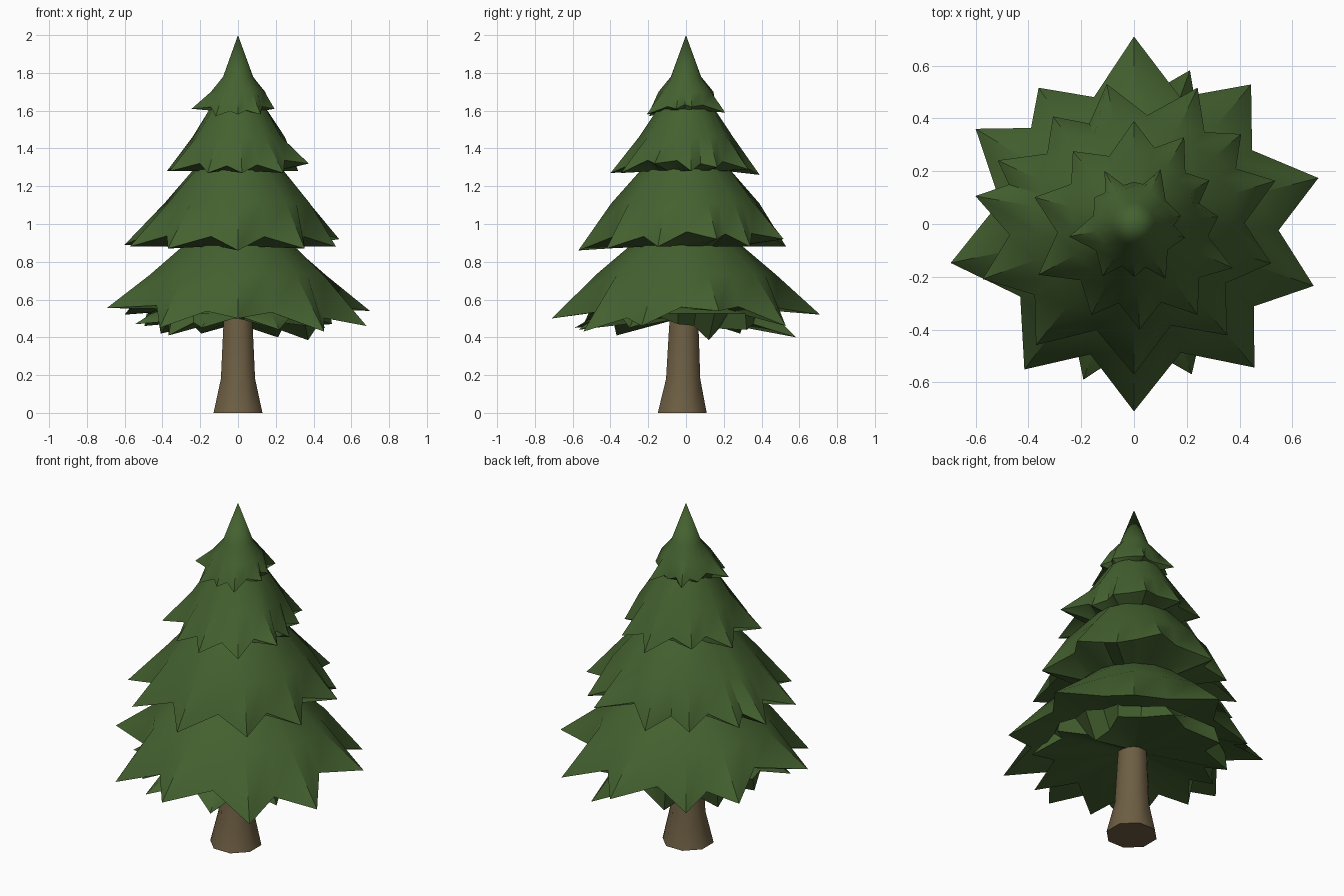
import bpy, bmesh, math
from math import cos, sin, radians

if "Cube" in bpy.data.objects:
    bpy.data.objects.remove(bpy.data.objects["Cube"])


def material(name, rgb):
    m = bpy.data.materials.new(name)
    m.diffuse_color = (*rgb, 1)
    m.use_nodes = True
    m.node_tree.nodes["Principled BSDF"].inputs["Base Color"].default_value = m.diffuse_color
    return m


GREEN = material("pine green", (0.058, 0.120, 0.029))
BROWN = material("bark brown", (0.155, 0.113, 0.057))


def finish(name, bm, mat, angle):
    me = bpy.data.meshes.new(name)
    bm.to_mesh(me)
    bm.free()
    me.materials.append(mat)
    me.shade_smooth()
    me.set_sharp_from_angle(angle=radians(angle))
    ob = bpy.data.objects.new(name, me)
    bpy.context.collection.objects.link(ob)
    return ob


def loft(bm, rings, start=None, end=None):
    """Join rings of points, top to bottom, into a skin; optionally close an end on a point."""
    vs = [[bm.verts.new(p) for p in ring] for ring in rings]
    n = len(vs[0])
    for a, b in zip(vs, vs[1:]):
        for i in range(n):
            j = (i + 1) % n
            bm.faces.new((a[j], a[i], b[i], b[j]))
    if start:
        c = bm.verts.new(start)
        for i in range(n):
            bm.faces.new((c, vs[0][i], vs[0][(i + 1) % n]))
    if end:
        c = bm.verts.new(end)
        for i in range(n):
            bm.faces.new((c, vs[-1][(i + 1) % n], vs[-1][i]))


def polar(a, r, z):
    return (r * cos(radians(a)), r * sin(radians(a)), z)


def skirt(name, top, mid, under, tips, apex=None, rise=0.45):
    """Pointed skirt of branches: tips are (angle, radius, height).
    The underside runs in to the shoulder of the tier below."""
    tips = sorted((a % 360, r, z) for a, r, z in tips)
    edge = []
    for i, (a, r, z) in enumerate(tips):
        a2, r2, z2 = tips[(i + 1) % len(tips)]
        gap = (a2 - a) % 360
        avg = (r + r2) / 2
        depth = avg * min(0.27, 0.09 + gap * 0.0045)
        edge.append((a, r, z, 1.04))
        edge.append((a + gap / 2, avg - depth, (z + z2) / 2 + depth * rise, 0.97))
    rings = [
        [polar(a, top[0], top[1]) for a, r, z, k in edge],
        [polar(a, mid[0] * k, mid[1]) for a, r, z, k in edge],
        [polar(a, r, z) for a, r, z, k in edge],
        [polar(a, under[0], under[1]) for a, r, z, k in edge],
    ]
    bm = bmesh.new()
    loft(bm, rings, (0, 0, apex) if apex else None)
    return finish(name, bm, GREEN, 45)


# Treetop
skirt("treetop", (0.08, 1.78), (0.14, 1.70), (0.14, 1.60), [
    (119, .23, 1.60), (90, .16, 1.61), (64, .23, 1.59), (10, .18, 1.62),
    (-15, .20, 1.61), (-60, .24, 1.58), (-90, .20, 1.58),
    (-121, .23, 1.57), (-169, .25, 1.61), (146, .18, 1.61)], apex=2.0)

# Upper middle tier
skirt("upper_middle_branches", (0.15, 1.61), (0.24, 1.46), (0.225, 1.28), [
    (90, .39, 1.26), (60, .38, 1.29), (130, .36, 1.30), (165, .39, 1.28),
    (-152, .41, 1.28), (-115, .38, 1.27), (-87, .40, 1.27),
    (-55, .42, 1.27), (-24, .41, 1.32), (5, .32, 1.28), (30, .33, 1.30)])

# Lower middle tier
skirt("lower_middle_branches", (0.235, 1.29), (0.38, 1.11), (0.28, 0.88), [
    (101, .54, .88), (65, .57, .92), (40, .53, .88), (17, .56, .92),
    (-16, .54, .88), (-50, .55, .87), (-90, .57, .86), (-129, .59, .87),
    (-160, .61, .88), (170, .61, .89), (155, .57, .90), (127, .51, .88)])

# Bottom tier, with shorter inner branches hanging beneath it
skirt("bottom_branches", (0.29, 0.89), (0.46, 0.73), (0.36, 0.55), [
    (90, .71, .52), (50, .69, .46), (14, .72, .54), (-19, .72, .46),
    (-50, .71, .43), (-90, .71, .50), (-127, .69, .45), (-168, .71, .555),
    (149, .70, .52), (125, .63, .46)], rise=0.35)
skirt("inner_bottom_branches", (0.36, 0.57), (0.47, 0.525), (0.06, 0.50), [
    (70, .62, .40), (40, .50, .44), (18, .39, .385), (-5, .50, .47),
    (-33, .55, .45), (-69, .61, .44), (-108, .62, .45), (-135, .52, .41),
    (-160, .58, .47), (172, .50, .46), (145, .50, .42), (112, .52, .42)], rise=0.4)

# Trunk with flared foot
bm = bmesh.new()
sections = [(0.078, 0.56, -0.01), (0.086, 0.42, -0.012),
            (0.098, 0.18, -0.015), (0.140, 0.0, -0.02)]
loft(bm, [[(r * cos(math.tau * (i + .5) / 8), r * sin(math.tau * (i + .5) / 8) + y, z)
           for i in range(8)] for r, z, y in sections], (0, -0.01, 0.56), (0, -0.02, 0))
finish("trunk", bm, BROWN, 50)
